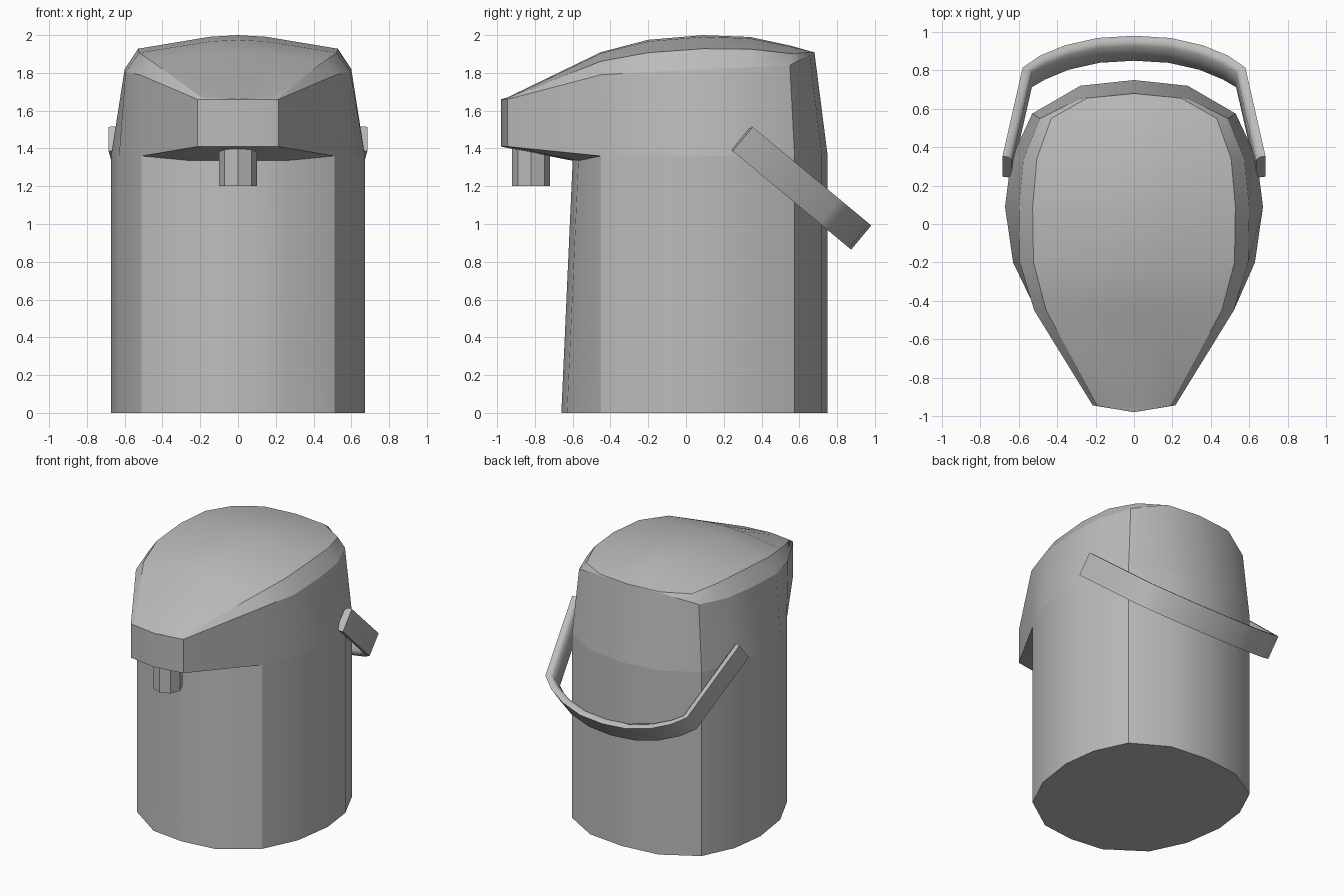
import bpy, bmesh, math
from mathutils import Vector

cube = bpy.data.objects.get("Cube")
if cube:
    bpy.data.objects.remove(cube, do_unlink=True)

grey = bpy.data.materials.new("plain_grey")
grey.use_nodes = True
GREY = (0.5, 0.5, 0.5, 1)
grey.diffuse_color = GREY
grey.node_tree.nodes["Principled BSDF"].inputs["Base Color"].default_value = GREY


def loft(name, rings, angle=30, closed=True, caps=(False, False)):
    """Skin a list of equally long point rings into one object."""
    bm = bmesh.new()
    grid = [[bm.verts.new(p) for p in ring] for ring in rings]
    n = len(rings[0])
    for a, b in zip(grid, grid[1:]):
        for i in range(n if closed else n - 1):
            j = (i + 1) % n
            bm.faces.new((a[i], a[j], b[j], b[i]))
    for ring, wanted in zip((grid[0], grid[-1]), caps):
        if wanted:
            bm.faces.new(ring)
    bmesh.ops.remove_doubles(bm, verts=bm.verts[:], dist=0.0005)
    bmesh.ops.recalc_face_normals(bm, faces=bm.faces[:])
    mesh = bpy.data.meshes.new(name)
    bm.to_mesh(mesh)
    bm.free()
    mesh.materials.append(grey)
    obj = bpy.data.objects.new(name, mesh)
    bpy.context.collection.objects.link(obj)
    bpy.ops.object.select_all(action="DESELECT")
    obj.select_set(True)
    bpy.context.view_layer.objects.active = obj
    bpy.ops.object.shade_smooth_by_angle(angle=math.radians(angle))
    return obj


def mirrored(half):
    """Complete a half outline running from the back centre to the front centre."""
    return half + [(-x, y, z) for x, y, z in half[-2:0:-1]]


# Shared outline of the sides and back
side = [(0, .75), (.28, .72), (.53, .575), (.64, .34), (.672, .09), (.63, -.2), (.51, -.45)]
base = [(x, y, 0) for x, y in side] + [(.25, -.63, 0), (0, -.66, 0)]
shoulder = [(x, y, 1.36) for x, y in side]
neck = shoulder + [(.25, -.57, 1.335), (0, -.6, 1.335)]
beak = shoulder + [(.215, -.945, 1.41), (0, -.98, 1.41)]
rim = [(0, .68, 1.91), (.28, .655, 1.9), (.49, .55, 1.84), (.575, .34, 1.83),
       (.6, .09, 1.82), (.595, -.2, 1.805), (.52, -.45, 1.79),
       (.215, -.945, 1.66), (0, -.98, 1.66)]

loft("flask_body", [mirrored(base), mirrored(neck)], caps=(True, False))
loft("pouring_head", [mirrored(neck), mirrored(beak), mirrored(rim)])

# Domed lid: cross rows rising from the rim to a crown line
crown = [1.91, 1.915, 1.945, 1.99, 2.0, 1.975, 1.91, 1.67, 1.66]
rise = [(-1, 0), (-.88, .6), (-.25, .95), (0, 1), (.25, .95), (.88, .6), (1, 0)]
rows = [[(x * f, y, z + (top - z) * r) for f, r in rise]
        for (x, y, z), top in zip(rim, crown)]
loft("domed_lid", rows, closed=False)

# Spout under the beak
circle = [(.1 * math.sin(k * math.pi / 4), -.82 + .1 * math.cos(k * math.pi / 4))
          for k in range(8)]
loft("spout", [[(x, y, z) for x, y in circle] for z in (1.2, 1.43)], caps=(True, True))

# Carrying handle: flat band swept along an arch in a tilted plane
along = Vector((0, .77, -.64))
across = Vector((0, .64, .77))
start = Vector((0, .3, 1.45))
right = Vector((1, 0, 0))
half = [(.685, 0), (.58, .6), (.49, .68), (.36, .75), (.19, .8), (0, .815)]
path = [Vector(p) for p in half + [(-x, u) for x, u in half[-2::-1]]]
sections = []
for i, p in enumerate(path):
    before = path[max(i - 1, 0)]
    after = path[min(i + 1, len(path) - 1)]
    run = (after - before).normalized()
    inward = Vector((-run.y, run.x)) * .05
    section = []
    for w, depth in ((-.083, 0), (.083, 0), (.083, .6), (.06, 1), (-.06, 1), (-.083, .6)):
        q = p + inward * depth
        section.append(start + right * q.x + along * q.y + across * w)
    sections.append(section)
loft("carrying_handle", sections, angle=50, caps=(True, True))
